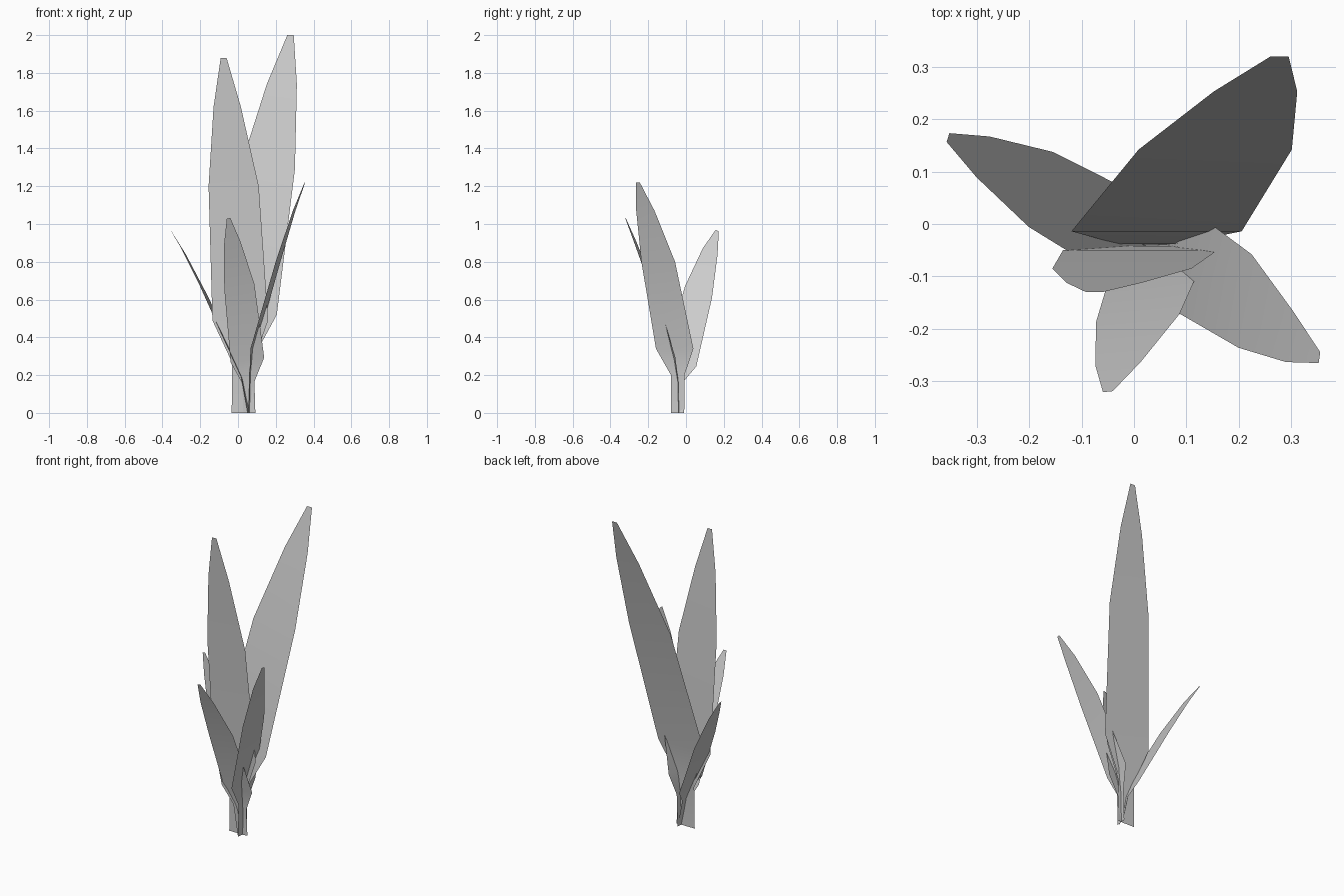
import bpy
from mathutils import Vector

cube = bpy.data.objects.get("Cube")
if cube:
    bpy.data.objects.remove(cube, do_unlink=True)

# Single flat grey for the whole plant
grey = bpy.data.materials.new("leaf_grey")
grey.use_nodes = True
colour = (0.6, 0.6, 0.6, 1)
grey.diffuse_color = colour
grey.node_tree.nodes["Principled BSDF"].inputs["Base Color"].default_value = colour

# Share of the full leaf width at each spine point, from base to tip
PROFILE = (.36, .36, 1, .9, .49, .105)


def leaf(name, width, across, spine):
    """Thin blade: a strip of quads that follows the spine."""
    side = Vector(across).normalized() * width / 2
    verts, faces = [], []
    for point, share in zip(spine, PROFILE):
        offset = side * share
        if point[2] == 0:  # level cut where the leaf meets the ground
            offset.z = 0
        verts += [Vector(point) - offset, Vector(point) + offset]
    for row in range(len(spine) - 1):
        a = row * 2
        faces.append((a, a + 1, a + 3, a + 2))
    mesh = bpy.data.meshes.new(name)
    mesh.from_pydata(verts, [], faces)
    mesh.materials.append(grey)
    mesh.shade_smooth()
    obj = bpy.data.objects.new(name, mesh)
    bpy.context.collection.objects.link(obj)
    return obj


# Two tall upright leaves
leaf("tall_back_leaf", .325, (1, 0, 0),
     [(.025, -.04, 0), (.028, -.038, .3), (.043, -.014, .52),
      (.155, .142, 1.29), (.232, .253, 1.74), (.278, .32, 2)])
leaf("tall_front_leaf", .295, (1, 0, 0),
     [(.025, -.04, 0), (.025, -.042, .26), (.012, -.05, .49),
      (-.023, -.085, 1.2), (-.057, -.112, 1.62), (-.076, -.13, 1.88)])

# Three short leaves that spread outwards
leaf("left_leaf", .2, (.14, .99, 0),
     [(.06, -.045, 0), (.066, -.044, .2), (.08, -.06, .34),
      (.212, -.147, .8), (.297, -.215, 1.07), (.354, -.255, 1.22)])
leaf("front_leaf", .18, (1, .1, .15),
     [(.06, -.04, 0), (.055, -.044, .16), (.05, -.065, .28),
      (.007, -.18, .67), (-.03, -.267, .9), (-.05, -.32, 1.03)])
leaf("right_leaf", .18, (.28, .88, -.37),
     [(.06, -.045, 0), (.025, -.04, .18), (-.015, -.025, .28),
      (-.178, .066, .64), (-.288, .128, .855), (-.355, .165, .965)])
